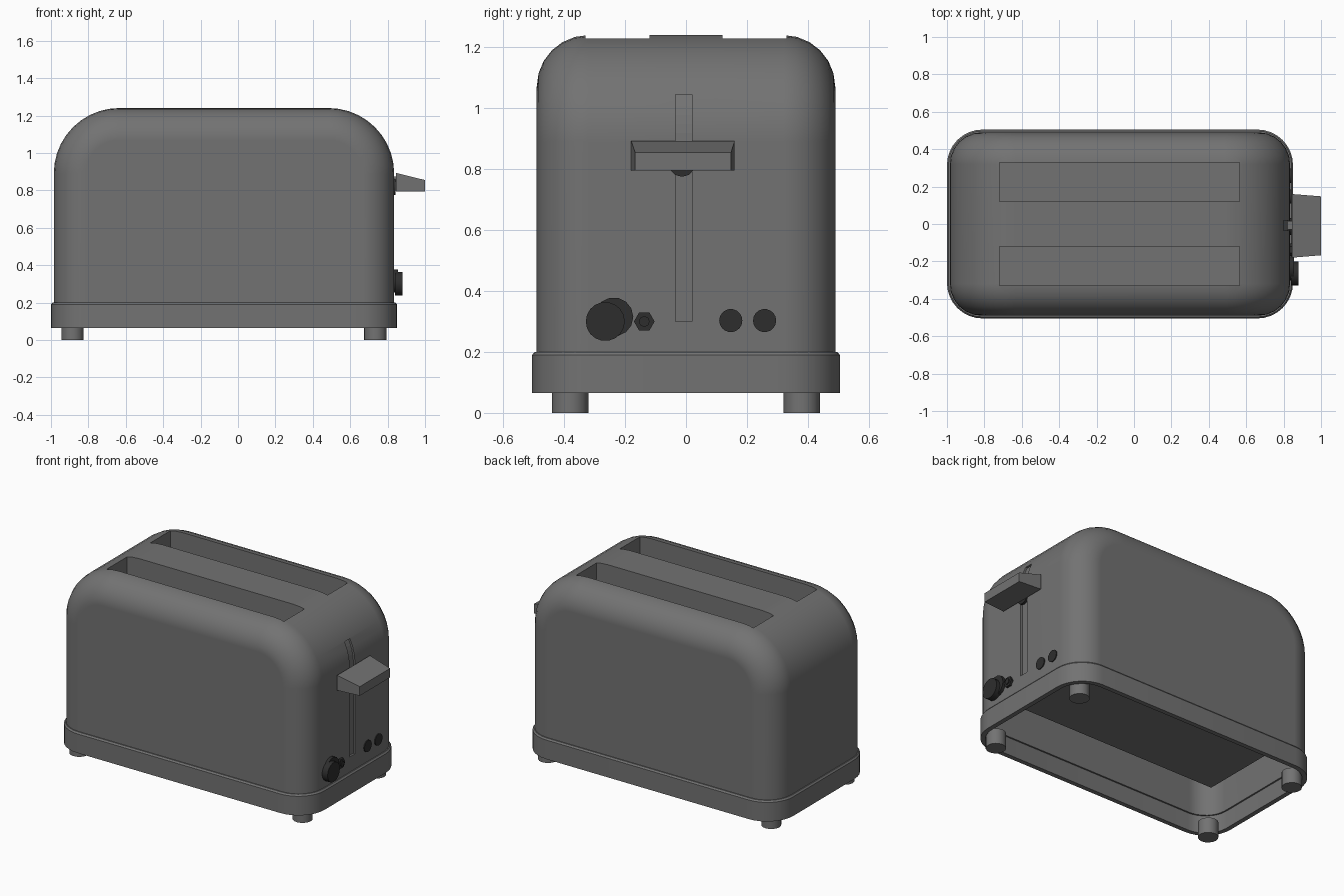
import bpy, bmesh, math
from math import sin, cos, radians

cube = bpy.data.objects.get("Cube")
if cube:
    bpy.data.objects.remove(cube, do_unlink=True)


def material(name, value):
    m = bpy.data.materials.new(name)
    m.use_nodes = True
    col = (value, value, value, 1)
    m.diffuse_color = col
    m.node_tree.nodes["Principled BSDF"].inputs["Base Color"].default_value = col
    return m


GREY = material("grey metal", 0.17)
DARK = material("dark plastic", 0.027)


def finish(name, bm, mat):
    bmesh.ops.recalc_face_normals(bm, faces=bm.faces[:])
    me = bpy.data.meshes.new(name)
    bm.to_mesh(me)
    bm.free()
    ob = bpy.data.objects.new(name, me)
    bpy.context.collection.objects.link(ob)
    me.materials.append(mat)
    return ob


def activate(ob):
    bpy.ops.object.select_all(action='DESELECT')
    ob.select_set(True)
    bpy.context.view_layer.objects.active = ob


def smooth(ob, angle=35):
    activate(ob)
    bpy.ops.object.shade_smooth_by_angle(angle=radians(angle))


def loft(name, rings, mat, closed=False, rows_closed=False, caps=False):
    """Bridge equal-length point rings with quads."""
    bm = bmesh.new()
    vs = [[bm.verts.new(p) for p in r] for r in rings]
    n = len(vs[0])
    for i in range(len(vs) if rows_closed else len(vs) - 1):
        a, b = vs[i], vs[(i + 1) % len(vs)]
        for j in range(n if closed else n - 1):
            k = (j + 1) % n
            bm.faces.new((a[j], a[k], b[k], b[j]))
    if caps:
        bm.faces.new(vs[0])
        bm.faces.new(vs[-1])
    return finish(name, bm, mat)


def box(name, lo, hi, mat, open_ends=False):
    rings = [[(lo[0], lo[1], z), (hi[0], lo[1], z), (hi[0], hi[1], z), (lo[0], hi[1], z)]
             for z in (lo[2], hi[2])]
    return loft(name, rings, mat, closed=True, caps=not open_ends)


def disc(name, c, r, half, axis, mat, sides=16):
    """Cylinder centred on c along x or z."""
    rings = []
    for s in (-half, half):
        ring = []
        for i in range(sides):
            t = 2 * math.pi * i / sides
            u, v = r * cos(t), r * sin(t)
            ring.append((c[0] + s, c[1] + u, c[2] + v) if axis == 'x'
                        else (c[0] + u, c[1] + v, c[2] + s))
        rings.append(ring)
    ob = loft(name, rings, mat, closed=True, caps=True)
    smooth(ob)
    return ob


# Body: rounded arch stacked along y, with a rounded front and back edge
X0, X1, ZC, R, EDGE = -0.985, 0.835, 0.89, 0.35, 0.17


def arch(y, d):
    pts = [(X1 - d, y, 0.18)]
    for start, cx in ((0, X1 - R), (90, X0 + R)):
        for i in range(11):
            t = radians(start + 9 * i)
            pts.append((cx + (R - d) * cos(t), y, ZC + (R - d) * sin(t)))
    return pts + [(X0 + d, y, 0.18)]


steps = [(0.32 + EDGE * cos(radians(15 * i)), EDGE * (1 - sin(radians(15 * i)))) for i in range(7)]
rows = [arch(-y, d) for y, d in steps] + [arch(y, d) for y, d in reversed(steps)]
body = loft("body", rows, GREY, caps=True)
shell = body.modifiers.new("shell", 'SOLIDIFY')
shell.thickness = 0.025
shell.offset = -1

# Openings: two bread slots and the lever track
SX0, SX1, SY0, SY1 = -0.72, 0.565, 0.12, 0.33
cutters = [box("slot_cutter", (SX0, SY0, 1.1), (SX1, SY1, 1.4), GREY),
           box("slot_cutter", (SX0, -SY1, 1.1), (SX1, -SY0, 1.4), GREY),
           box("track_cutter", (0.7, -0.035, 0.30), (0.95, 0.02, 1.045), GREY)]
for c in cutters:
    c.hide_render = True
    m = body.modifiers.new("cut", 'BOOLEAN')
    m.operation = 'DIFFERENCE'
    m.solver = 'EXACT'
    m.object = c
activate(body)
for m in list(body.modifiers):
    bpy.ops.object.modifier_apply(modifier=m.name)
for c in cutters:
    bpy.data.objects.remove(c, do_unlink=True)
smooth(body)
wn = body.modifiers.new("even_shading", 'WEIGHTED_NORMAL')
wn.keep_sharp = True

# Bread wells and the floor under them
e = 0.003
for side, ya, yb in (("front", -SY1, -SY0), ("back", SY0, SY1)):
    box(side + "_bread_well", (SX0 - e, ya - e, 0.31), (SX1 + e, yb + e, 1.216), GREY, open_ends=True)
box("well_floor", (-0.87, -0.335, 0.31), (0.72, 0.335, 0.32), GREY)

# Curved back of the lever track
track = [(0.823, 0.29)] + [(X1 - R + 0.338 * cos(radians(a)), ZC + 0.338 * sin(radians(a)))
                           for a in range(0, 31, 5)]
loft("lever_track", [[(x, y, z) for x, z in track] for y in (-0.04, 0.025)], GREY)


# Base: hollow ring with a softened top edge
def outline(d, z, r=0.19, n=8):
    pts = []
    for k, (cx, cy) in enumerate(((0.85 - r, 0.505 - r), (-1 + r, 0.505 - r),
                                  (-1 + r, -0.505 + r), (0.85 - r, -0.505 + r))):
        for i in range(n + 1):
            t = radians(90 * k + 90 * i / n)
            pts.append((cx + (r - d) * cos(t), cy + (r - d) * sin(t), z))
    return pts


profile = ((0, 0.065), (0, 0.19), (0.008, 0.2), (0.03, 0.2), (0.03, 0.065))
base = loft("base", [outline(d, z) for d, z in profile], GREY, closed=True, rows_closed=True)
smooth(base)

# Feet
for xn, x in (("left", 0.735), ("right", -0.885)):
    for yn, y in (("front", -0.38), ("back", 0.38)):
        disc(f"{yn}_{xn}_foot", (x, y, 0.05), 0.06, 0.05, 'z', GREY)

# Lever: tapered handle on a short stem
loft("lever_handle",
     [[(0.845, -0.18, 0.795), (0.845, 0.16, 0.795), (0.845, 0.16, 0.893), (0.845, -0.18, 0.893)],
      [(1.0, -0.167, 0.795), (1.0, 0.148, 0.795), (1.0, 0.148, 0.855), (1.0, -0.167, 0.855)]],
     GREY, closed=True, caps=True)
box("lever_stem", (0.79, -0.03, 0.80), (0.85, 0.015, 0.875), GREY)
disc("lever_collar", (0.835, -0.013, 0.82), 0.045, 0.008, 'x', DARK, 12)

# Browning knob, small nut and two buttons
disc("knob_flange", (0.84, -0.237, 0.315), 0.064, 0.015, 'x', DARK, 14)
disc("knob", (0.86, -0.265, 0.3), 0.064, 0.02, 'x', DARK, 18)
disc("nut", (0.838, -0.137, 0.3), 0.034, 0.012, 'x', DARK, 6)
disc("nut_pin", (0.848, -0.137, 0.3), 0.018, 0.008, 'x', DARK, 8)
for name, y in (("front_button", 0.147), ("back_button", 0.258)):
    disc(name, (0.835, y, 0.303), 0.038, 0.006, 'x', DARK, 18)
